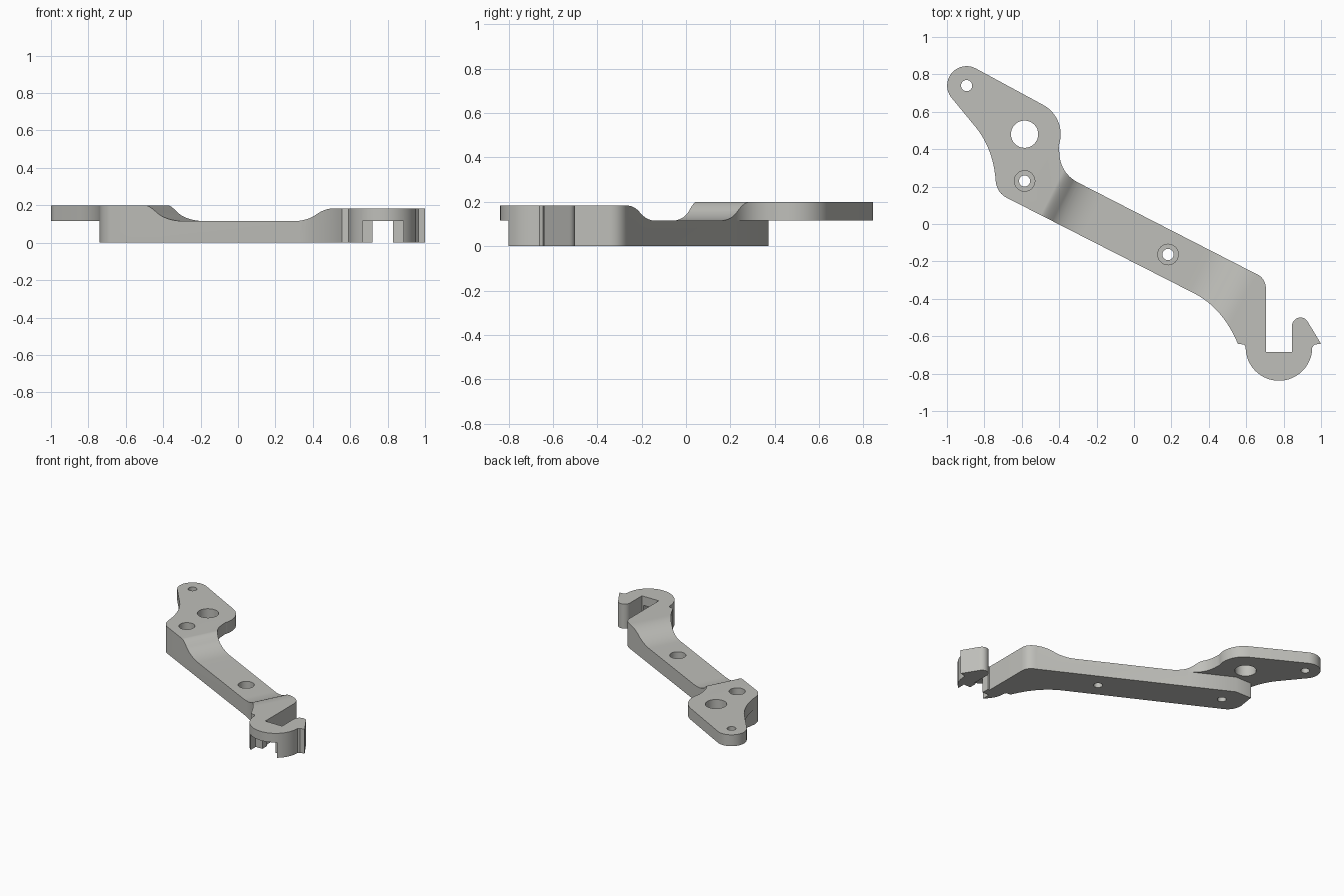
import bpy, bmesh, math
from mathutils import Vector, Matrix

if "Cube" in bpy.data.objects:
    bpy.data.objects.remove(bpy.data.objects["Cube"])

gray = bpy.data.materials.new("light_gray")
gray.diffuse_color = (0.52, 0.52, 0.49, 1)
gray.use_nodes = True
gray.node_tree.nodes["Principled BSDF"].inputs["Base Color"].default_value = gray.diffuse_color


def arc(cx, cy, r, a0, a1, n=20):
    angs = [math.radians(a0 + (a1 - a0) * i / n) for i in range(n + 1)]
    return [(cx + r * math.cos(a), cy + r * math.sin(a)) for a in angs]


def bend(a, c, b, n=12):
    """Quadratic curve from a to b pulled toward c."""
    out = []
    for i in range(n + 1):
        t = i / n
        out.append(tuple((1 - t) ** 2 * a[k] + 2 * t * (1 - t) * c[k] + t * t * b[k] for k in (0, 1)))
    return out


def prism(name, pts, z0, z1, matrix=None):
    bm = bmesh.new()
    face = bm.faces.new([bm.verts.new((x, y, z0)) for x, y in pts])
    top = bmesh.ops.extrude_face_region(bm, geom=[face])["geom"]
    bmesh.ops.translate(bm, vec=(0, 0, z1 - z0), verts=[v for v in top if isinstance(v, bmesh.types.BMVert)])
    if matrix:
        bm.transform(matrix)
    bmesh.ops.recalc_face_normals(bm, faces=bm.faces)
    me = bpy.data.meshes.new(name)
    bm.to_mesh(me)
    bm.free()
    me.materials.append(gray)
    ob = bpy.data.objects.new(name, me)
    bpy.context.collection.objects.link(ob)
    return ob


def boolean(ob, tool, op):
    mod = ob.modifiers.new(op, "BOOLEAN")
    mod.object, mod.operation, mod.solver = tool, op, "EXACT"
    bpy.context.view_layer.objects.active = ob
    bpy.ops.object.modifier_apply(modifier=mod.name)
    bpy.data.objects.remove(tool)


# Plan outline: ear, waist, arm, hook and back to the ear
outline = (
    arc(-0.895, 0.74, 0.104, 63, 215)
    + bend((-0.84, 0.51), (-0.755, 0.40), (-0.74, 0.24))
    + bend((-0.74, 0.235), (-0.735, 0.168), (-0.68, 0.14))
    + bend((0.32, -0.37), (0.475, -0.449), (0.555, -0.64))
    + [(0.59, -0.645)]
    + arc(0.775, -0.66, 0.178, 180, 360, 32)
    + [(0.965, -0.645), (1.0, -0.64)]
    + arc(0.89, -0.545, 0.045, 25, 180, 12)
    + [(0.845, -0.685), (0.705, -0.685)]
    + bend((0.705, -0.345), (0.705, -0.285), (0.64, -0.26))
    + bend((-0.30, 0.222), (-0.40, 0.275), (-0.40, 0.395))
    + arc(-0.57, 0.48, 0.178, -20, 63)
)
bracket = prism("bracket", outline, 0, 0.4)

# Side profile along the arm: raised ear, thin middle, raised hook
profile = [(-2, -0.1), (2, -0.1), (2, 0.183), (0.72, 0.183)]
profile += bend((0.70, 0.183), (0.63, 0.183), (0.57, 0.15))
profile += bend((0.565, 0.147), (0.50, 0.115), (0.42, 0.115))
profile += bend((-0.222, 0.115), (-0.33, 0.115), (-0.39, 0.158))
profile += bend((-0.395, 0.162), (-0.44, 0.20), (-0.465, 0.20))
profile += [(-2, 0.20)]
u = Vector((0.891, -0.454, 0)).normalized()
w = Vector((0, 0, 1))
side = Matrix((u, w, u.cross(w))).transposed().to_4x4()
boolean(bracket, prism("side_cutter", profile, -3, 3, side), "INTERSECT")

# Undercut that leaves the ear as a thin overhanging plate
under = [(-1.3, 0.24), (-0.742, 0.24), (-0.722, 0.372), (-0.592, 0.372),
         (-0.305, 0.2247), (-0.2, 0.4), (-0.2, 1.2), (-1.3, 1.2)]
boolean(bracket, prism("ear_undercut", under, -0.2, 0.115), "DIFFERENCE")

# Stepped slot under the hook
for x0, x1, y0, y1 in ((0.665, 0.885, -1, -0.74), (0.72, 0.83, -0.78, -0.6)):
    box = [(x0, y0), (x1, y0), (x1, y1), (x0, y1)]
    boolean(bracket, prism("hook_slot", box, -0.2, 0.115), "DIFFERENCE")

# Through holes, then counterbores: x, y, radius, bottom
for x, y, r, z in ((-0.895, 0.74, 0.03, -0.2), (-0.585, 0.48, 0.073, -0.2),
                   (-0.585, 0.23, 0.03, -0.2), (0.182, -0.163, 0.03, -0.2),
                   (-0.585, 0.23, 0.055, 0.06), (0.182, -0.163, 0.055, 0.06)):
    boolean(bracket, prism("hole_cutter", arc(x, y, r, 0, 348.75, 31), z, 0.5), "DIFFERENCE")

bpy.ops.object.select_all(action="DESELECT")
bracket.select_set(True)
bpy.context.view_layer.objects.active = bracket
bpy.ops.object.shade_smooth_by_angle(angle=math.radians(30))
